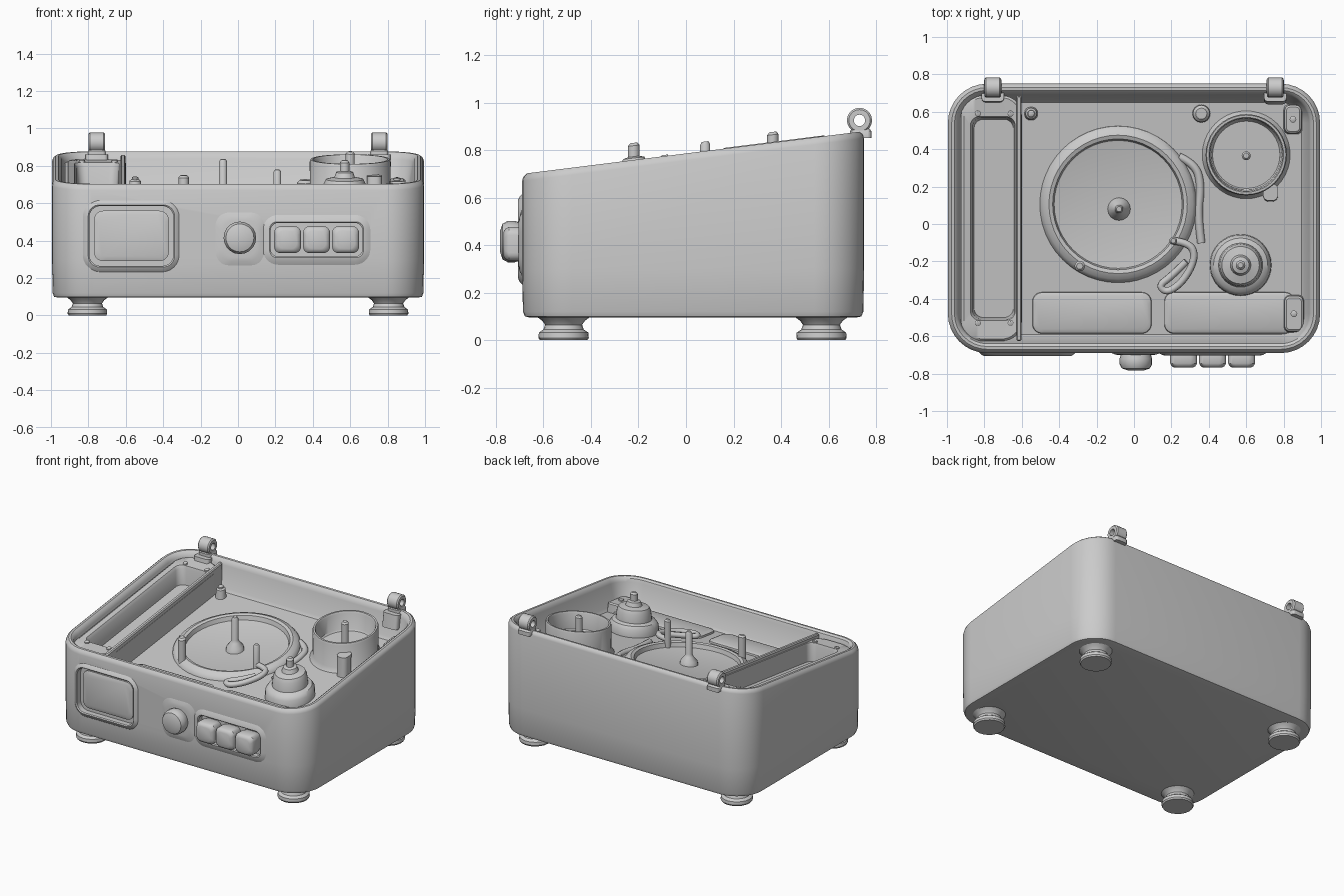
import bpy, bmesh, math
from mathutils import Vector

grey = bpy.data.materials.new("plain grey")
grey.diffuse_color = (0.6, 0.6, 0.6, 1)


def rim(y):
    return 0.786 + 0.125 * y


# placement rules: sloping deck, upright front panel, level, and the case
def deck(x, y, h): return (x, y, rim(y) + h)
def front(x, y, h): return (x, -0.69 - h, y)
def level(x, y, h): return (x, y, h)
def case(x, y, h): return (x, y, rim(y) + h if h > -0.5 else 1 + h)
def sideways(x, y, h): return (h, x, y)


def smooth(ob, angle=35):
    bpy.ops.object.select_all(action='DESELECT')
    ob.select_set(True)
    bpy.context.view_layer.objects.active = ob
    bpy.ops.object.shade_smooth_by_angle(angle=math.radians(angle))


def outline(cx, cy, hx, hy, r, seg):
    pts = []
    for i, (sx, sy) in enumerate([(1, 1), (-1, 1), (-1, -1), (1, -1)]):
        for k in range(seg + 1):
            a = (i + k / seg) * math.pi / 2
            pts.append((cx + sx * (hx - r) + r * math.cos(a),
                        cy + sy * (hy - r) + r * math.sin(a)))
    return pts


def loft(name, rings, place, seg=8, closed=False):
    """Skin rounded rectangles (cx, cy, half_x, half_y, radius, height)."""
    bm = bmesh.new()
    rows = [[bm.verts.new(place(x, y, q[5])) for x, y in outline(*q[:5], seg)] for q in rings]
    pairs = list(zip(rows, rows[1:]))
    if closed:
        pairs.append((rows[-1], rows[0]))
    else:
        bm.faces.new(rows[0])
        bm.faces.new(rows[-1])
    for a, b in pairs:
        for i in range(len(a)):
            j = (i + 1) % len(a)
            bm.faces.new((a[i], a[j], b[j], b[i]))
    bmesh.ops.remove_doubles(bm, verts=bm.verts, dist=1e-5)
    bmesh.ops.recalc_face_normals(bm, faces=bm.faces)
    me = bpy.data.meshes.new(name)
    bm.to_mesh(me)
    bm.free()
    me.materials.append(grey)
    ob = bpy.data.objects.new(name, me)
    bpy.context.collection.objects.link(ob)
    smooth(ob)
    return ob


def turned(name, cx, cy, profile, place, seg=8, closed=False):
    return loft(name, [(cx, cy, r, r, r, h) for r, h in profile], place, seg, closed)


def pin(name, x, y, r, bottom, top):
    turned(name, x, y, [(r, bottom), (r, top - 0.012), (r * 0.6, top)], deck, 4)


def tube(name, pts, r, cyclic=False):
    cu = bpy.data.curves.new(name, 'CURVE')
    cu.dimensions = '3D'
    cu.bevel_depth = r
    cu.bevel_resolution = 2
    cu.use_fill_caps = True
    sp = cu.splines.new('NURBS')
    sp.points.add(len(pts) - 1)
    for p, q in zip(sp.points, pts):
        p.co = (*deck(*q), 1)
    sp.use_cyclic_u = cyclic
    sp.use_endpoint_u = True
    sp.order_u = 3
    cu.materials.append(grey)
    ob = bpy.data.objects.new(name, cu)
    bpy.context.collection.objects.link(ob)


F = -0.2  # deck depth below the rim

# hollow case with sloping rim
body = loft("case", [(0, 0.03, 0.995 - i, 0.72 - i, 0.21 - i, h) for i, h in
            [(0.035, -0.905), (0.012, -0.9), (0.004, -0.88), (0, -0.7), (0, -0.03), (0.006, -0.012),
             (0.02, 0), (0.035, 0), (0.05, -0.012), (0.058, -0.035), (0.085, F + 0.02), (0.1, F)]], case)
for nm, cx, cz, hx, hz, r in [("panel_cutter", -0.57, 0.425, 0.225, 0.16, 0.06),
                              ("button_cutter", 0.42, 0.405, 0.245, 0.09, 0.04)]:
    cut = loft(nm, [(cx, cz, hx, hz, r, -0.03), (cx, cz, hx, hz, r, 0.1)], front)
    cut.hide_render = True
    m = body.modifiers.new(nm, 'BOOLEAN')
    m.operation = 'DIFFERENCE'
    m.object = cut
    m.solver = 'EXACT'
    bpy.context.view_layer.objects.active = body
    bpy.ops.object.modifier_apply(modifier=nm)
    bpy.data.objects.remove(cut)
smooth(body)


# soft raised frames around the front recesses
def frame(name, cx, cz, hx, hz, r, w, h):
    loft(name, [(cx, cz, hx + w, hz + w, r + w, -0.004), (cx, cz, hx + w * 0.5, hz + w * 0.5, r + w * 0.5, h * 0.7),
                (cx, cz, hx + 0.006, hz + 0.006, r, h), (cx, cz, hx, hz, r, h * 0.6),
                (cx, cz, hx, hz, r, -0.01)], front, closed=True)


frame("speaker_frame", -0.57, 0.425, 0.225, 0.16, 0.06, 0.035, 0.016)
frame("button_frame", 0.42, 0.405, 0.245, 0.09, 0.04, 0.05, 0.014)
loft("speaker_panel", [(-0.57, 0.425, 0.2 - i, 0.135 - i, 0.05, h) for i, h in
     [(0, -0.035), (0, -0.02), (0.02, -0.012)]], front)
loft("knob_surround", [(0.01, 0.41, 0.14 - i, 0.15 - i, 0.07, h) for i, h in
     [(0, -0.004), (0.03, 0.008), (0.05, 0.011)]], front)

# dial and push buttons
turned("dial", 0.01, 0.415, [(0.075, -0.01), (0.087, 0.03), (0.087, 0.06), (0.075, 0.082), (0.045, 0.092)], front, 5)
for x in (0.265, 0.42, 0.575):
    loft("push_button", [(x, 0.405, 0.072 - i, 0.072 - i, 0.035, h) for i, h in
         [(0.008, -0.035), (0, 0.0), (0, 0.055), (0.008, 0.07), (0.022, 0.078)]], front, 5)

# feet
for x in (-0.805, 0.805):
    for y in (-0.515, 0.57):
        turned("foot", x, y, [(0.1, 0), (0.106, 0.01), (0.104, 0.032), (0.085, 0.045),
                              (0.078, 0.065), (0.09, 0.082), (0.115, 0.1)], level, 5)

# lid hinges: eyelet plus bracket
for x in (-0.755, 0.755):
    turned("hinge_eye", 0.73, 0.925, [(0.045, x - 0.045), (0.053, x - 0.037), (0.053, x + 0.037),
                                      (0.045, x + 0.045), (0.024, x + 0.045), (0.024, x - 0.045)],
           sideways, 5, True)
    loft("hinge_bracket", [(x, 0.735, 0.047, 0.045, 0.015, 0.85), (x, 0.735, 0.047, 0.045, 0.015, 0.88),
                           (x, 0.735, 0.035, 0.03, 0.015, 0.898)], level, 3)
    loft("hinge_plate", [(x, 0.675, 0.06, 0.035, 0.02, 0.76), (x, 0.685, 0.06, 0.03, 0.02, 0.86)], level, 3)

# left storage tray with slot
loft("side_tray", [(-0.762, 0.03, 0.162, 0.655, 0.1, F - 0.01), (-0.762, 0.03, 0.162, 0.655, 0.1, -0.045),
                   (-0.758, 0.03, 0.15, 0.645, 0.1, -0.035), (-0.755, 0.03, 0.12, 0.545, 0.05, -0.04),
                   (-0.75, 0.03, 0.112, 0.54, 0.05, -0.06), (-0.75, 0.03, 0.105, 0.53, 0.05, -0.17)], deck)
loft("tray_divider", [(-0.615, 0.03, 0.014, 0.655, 0.01, F), (-0.615, 0.03, 0.014, 0.655, 0.01, -0.02),
                      (-0.615, 0.03, 0.008, 0.65, 0.007, -0.012)], deck, 3)
for x in (-0.835, -0.66):
    for y in (-0.53, 0.59):
        turned("tray_screw", x, y, [(0.016, -0.06), (0.016, -0.03), (0.01, -0.026)], deck, 3)

# platter dish and spindle
turned("platter_dish", -0.085, 0.105, [(0.42, F - 0.01), (0.418, F + 0.008), (0.4, F + 0.03), (0.37, F + 0.042),
                                       (0.35, F + 0.036), (0.342, F + 0.006), (0.335, F + 0.004)], deck, 12)
turned("spindle", -0.08, 0.08, [(0.062, F), (0.055, F + 0.03), (0.03, F + 0.06), (0.022, F + 0.08),
                                (0.022, 0.025), (0.014, 0.04)], deck, 4)

# rear cup with post
turned("cup", 0.6, 0.37, [(0.235, F), (0.215, F + 0.03), (0.217, -0.01), (0.212, 0.003), (0.2, 0.003),
                          (0.194, -0.01), (0.188, -0.12), (0.18, -0.13)], deck, 10)
pin("cup_post", 0.6, 0.365, 0.024, -0.14, 0.045)
loft("cup_tab", [(0.73, 0.165, 0.04, 0.045, 0.03, F), (0.73, 0.17, 0.04, 0.045, 0.03, -0.06)], deck, 4)
turned("small_boss", 0.36, 0.59, [(0.048, F), (0.045, F + 0.05), (0.03, F + 0.065)], deck, 4)

# stepped wheel with post
turned("stepped_wheel", 0.57, -0.22, [(0.165, F), (0.162, F + 0.05), (0.145, F + 0.075), (0.118, F + 0.085),
       (0.112, -0.055), (0.1, -0.03), (0.055, -0.02), (0.045, 0.008), (0.025, 0.014), (0.025, 0.06),
       (0.014, 0.072)], deck)

# pins and the looped arm
pin("left_post", -0.29, -0.225, 0.028, F, -0.008)
pin("arm_post", 0.21, -0.09, 0.021, F, 0.005)
tube("arm_loop", [(0.21, -0.09, -0.14), (0.3, -0.1, -0.14), (0.33, -0.18, -0.14), (0.27, -0.3, -0.15),
                  (0.18, -0.37, -0.16), (0.13, -0.33, -0.16), (0.2, -0.28, -0.16), (0.28, -0.2, -0.15)], 0.02)
tube("deck_ridge", [(0.24, 0.36, F), (0.33, 0.32, F), (0.36, 0.2, F), (0.34, 0.05, F), (0.36, -0.1, F)], 0.022)

# shallow pads along the front of the deck
for x, hx in ((-0.225, 0.32), (0.51, 0.35)):
    loft("deck_pad", [(x, -0.475, hx - i, 0.112 - i, 0.05, F + h) for i, h in
         [(0, -0.01), (0.004, 0.012), (0.02, 0.02)]], deck)

# corner mounts with screws
for x, y, hx, hy in ((0.855, -0.48, 0.055, 0.1), (0.85, 0.56, 0.05, 0.08), (-0.55, 0.59, 0.035, 0.035)):
    loft("corner_mount", [(x, y, hx, hy, 0.03, F), (x, y, hx - 0.005, hy - 0.005, 0.03, F + 0.06),
                          (x, y, hx - 0.015, hy - 0.015, 0.02, F + 0.068)], deck, 4)
    turned("mount_screw", x, y, [(0.018, F + 0.06), (0.018, F + 0.078), (0.01, F + 0.082)], deck, 3)
